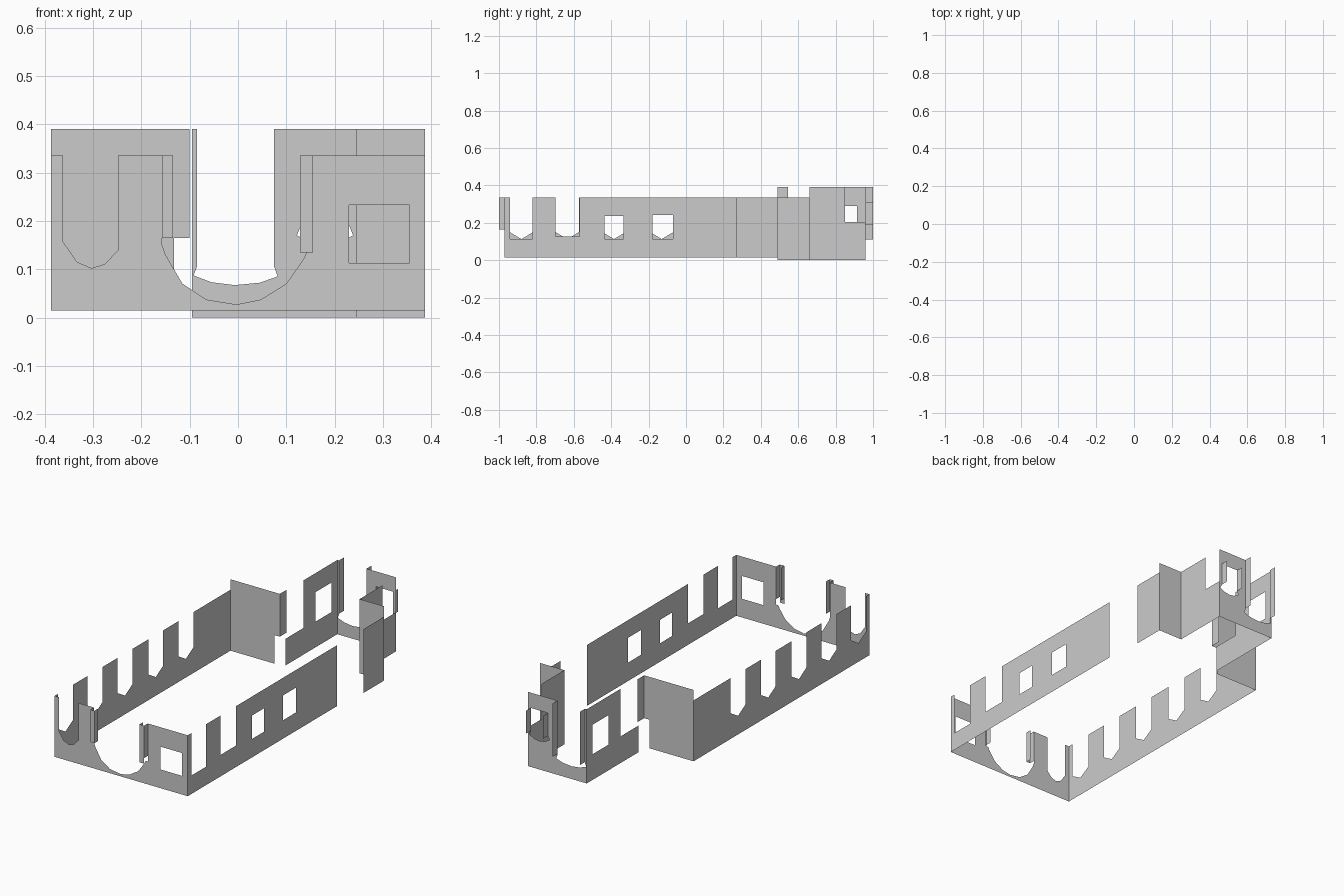
import bpy, bmesh
from mathutils import Vector

if "Cube" in bpy.data.objects:
    bpy.data.objects.remove(bpy.data.objects["Cube"])


def wall(name, axis, pos, outline, holes=()):
    """Thin flat wall on the plane axis = pos; loops are (along, height) points."""
    bm = bmesh.new()
    for loop in (outline, *holes):
        vs = [bm.verts.new((u, z, 0)) for u, z in loop]
        for a, b in zip(vs, vs[1:] + vs[:1]):
            bm.edges.new((a, b))
    bmesh.ops.triangle_fill(bm, edges=bm.edges[:], use_beauty=True, normal=(0, 0, 1))
    for v in bm.verts:
        u, z = v.co.x, v.co.y
        v.co = Vector((pos, u, z) if axis == 'x' else (u, pos, z))
    bmesh.ops.recalc_face_normals(bm, faces=bm.faces[:])
    mesh = bpy.data.meshes.new(name)
    bm.to_mesh(mesh)
    bm.free()
    obj = bpy.data.objects.new(name, mesh)
    bpy.context.collection.objects.link(obj)
    return obj


def rect(u0, u1, z0, z1):
    return [(u0, z0), (u1, z0), (u1, z1), (u0, z1)]


X, FRONT, BACK = 0.387, -0.97, 0.96
LOW, MID, TOP = 0.015, 0.335, 0.39

# Front wall with arch, pointed opening and square window
wall("front_wall", 'y', FRONT, [
    (-X, LOW), (X, LOW), (X, MID), (.155, MID), (.155, .135), (.142, .135),
    (.135, .12), (.1, .07), (.047, .037), (-.003, .027), (-.065, .037),
    (-.115, .07), (-.15, .13), (-.157, .15), (-.157, MID),
    (-.248, MID), (-.248, .14), (-.275, .111), (-.303, .102),
    (-.333, .115), (-.362, .157), (-.362, MID), (-X, MID)],
    [rect(.23, .355, .113, .233)])

# Pilasters flanking the front arch
for side, a, b, z in (("left", -.157, -.135, .165), ("right", .128, .155, .135)):
    wall(f"front_pilaster_{side}", 'y', -1, rect(a, b, z, MID))
    for i, x in enumerate((a, b)):
        wall(f"front_pilaster_{side}_return_{i}", 'x', x, rect(-1, FRONT, .165, MID))

# Left wall with five pointed openings
outline = [(FRONT, MID), (FRONT, LOW), (.49, LOW), (.49, MID)]
for c in (.12, -.13, -.385, -.635, -.88):
    outline += [(c + .062, MID), (c + .062, .15), (c, .113), (c - .062, .15), (c - .062, MID)]
wall("left_wall", 'x', -X, outline)

# Right wall with two open notches and two windows
wall("right_wall", 'x', X, [
    (FRONT, MID), (FRONT, LOW), (.27, LOW), (.27, MID),
    (-.57, MID), (-.57, .128), (-.697, .128), (-.697, MID),
    (-.82, MID), (-.82, .112), (-.94, .112), (-.94, MID)],
    [rect(-.435, -.335, .112, .235), rect(-.18, -.07, .112, .242)])

# Step wall and its jamb
wall("step_wall", 'y', .49, [
    (-X, LOW), (-.132, LOW), (-.132, .165), (-.1, .165), (-.1, TOP), (-X, TOP)])
wall("step_jamb", 'x', -.1, rect(.49, .545, .165, TOP))

# Rear block: left side, right side and right step
wall("rear_left_wall", 'x', -.095, [
    (.53, 0), (BACK, 0), (BACK, TOP), (.68, TOP), (.68, .14), (.53, .14)],
    [rect(.78, .913, .135, .29)])
wall("rear_right_wall", 'x', .245, [
    (.66, 0), (BACK, 0), (BACK, .205), (.85, .205), (.85, TOP), (.66, TOP)])
wall("rear_step_wall", 'y', .66, rect(.245, X, 0, TOP))
wall("rear_side_wall", 'x', X, rect(.49, .66, 0, MID))

# Back wall with arch and window
wall("back_wall", 'y', BACK, [
    (-.095, 0), (.245, 0), (.245, TOP), (.075, TOP), (.075, .105), (.082, .085),
    (.045, .072), (-.007, .067), (-.055, .073), (-.092, .087), (-.085, .105),
    (-.085, TOP), (-.095, TOP)],
    [[(.13, .31), (.13, .19), (.122, .17), (.15, .155), (.18, .15),
      (.21, .155), (.238, .17), (.23, .19), (.23, .31)]])

# Jambs projecting behind the back wall
for name, x, z0, z1 in (("arch_jamb_left", -.085, .11, TOP), ("arch_jamb_right", .075, .11, TOP),
                        ("window_jamb_left", .13, .19, .31), ("window_jamb_right", .23, .19, .31)):
    wall(name, 'x', x, rect(BACK, 1, z0, z1))
